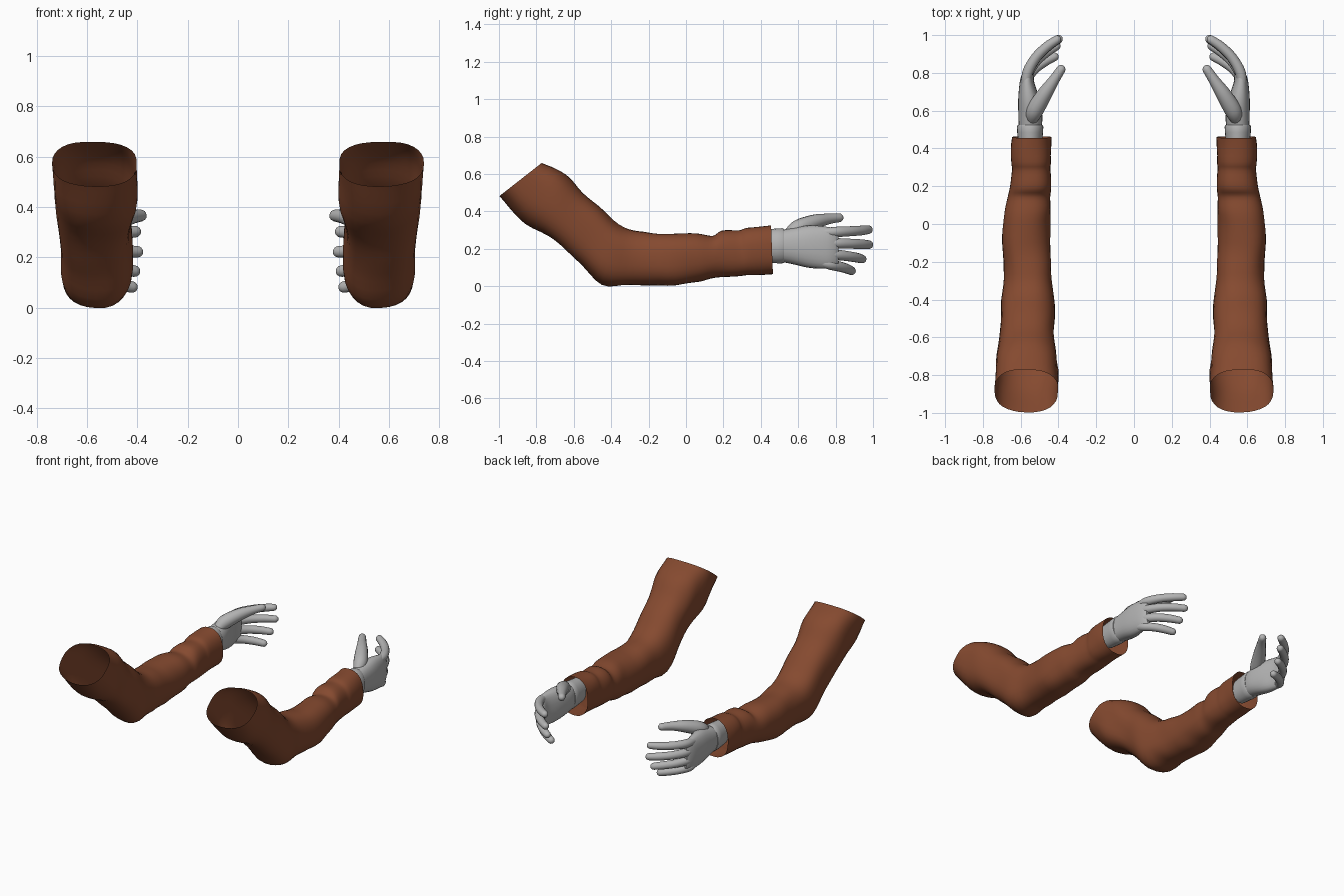
import bpy
import bmesh
import math
from mathutils import Vector, noise

cube = bpy.data.objects.get("Cube")
if cube:
    bpy.data.objects.remove(cube, do_unlink=True)


def material(name, colour):
    mat = bpy.data.materials.new(name)
    mat.use_nodes = True
    mat.diffuse_color = colour
    bsdf = next(n for n in mat.node_tree.nodes if n.type == 'BSDF_PRINCIPLED')
    bsdf.inputs["Base Color"].default_value = colour
    bsdf.inputs["Roughness"].default_value = 0.8
    return mat


BROWN = material("rust brown cloth", (0.235, 0.068, 0.029, 1))
GREY = material("light grey glove", (0.45, 0.45, 0.45, 1))


def smooth_rows(rows, steps):
    """Catmull-Rom interpolation of rows of numbers."""
    out = []
    last = len(rows) - 1
    for i in range(last):
        a, b, c, d = rows[max(i - 1, 0)], rows[i], rows[i + 1], rows[min(i + 2, last)]
        for s in range(steps):
            t = s / steps
            out.append([q + t / 2 * (r - p + t * (2 * p - 5 * q + 4 * r - w
                        + t * (3 * (q - r) + w - p)))
                        for p, q, r, w in zip(a, b, c, d)])
    return out + [list(rows[-1])]


def loft(name, sections, mat, side, sides=20, power=2.0, capped=True, wrinkle=0):
    """Skin rings given as (centre, half axis, half axis)."""
    bm = bmesh.new()
    rings = []
    for centre, u, v in sections:
        ring = []
        for k in range(sides):
            ang = math.tau * k / sides
            ca, sa = math.cos(ang), math.sin(ang)
            ca = math.copysign(abs(ca) ** (2 / power), ca)
            sa = math.copysign(abs(sa) ** (2 / power), sa)
            offset = u * ca + v * sa
            p = centre + offset
            if wrinkle:
                fold = noise.noise(Vector((p.x * 5, p.y * 9 + p.z * 4, p.z * 5)))
                p = p + offset * wrinkle * fold
            ring.append(bm.verts.new((p.x * side, p.y, p.z)))
        rings.append(ring)
    for r0, r1 in zip(rings, rings[1:]):
        for k in range(sides):
            j = (k + 1) % sides
            bm.faces.new((r0[k], r0[j], r1[j], r1[k]))
    if capped:
        bm.faces.new(rings[0])
        bm.faces.new(rings[-1])
    bmesh.ops.recalc_face_normals(bm, faces=bm.faces)
    mesh = bpy.data.meshes.new(name)
    bm.to_mesh(mesh)
    bm.free()
    mesh.materials.append(mat)
    obj = bpy.data.objects.new(name, mesh)
    bpy.context.collection.objects.link(obj)
    bpy.ops.object.select_all(action='DESELECT')
    obj.select_set(True)
    bpy.context.view_layer.objects.active = obj
    bpy.ops.object.shade_smooth_by_angle(angle=math.radians(50))
    return obj


def digit(name, path, side):
    """Round-tipped tube along rows of x, y, z, radius."""
    rows = [(Vector(r[:3]), r[3]) for r in smooth_rows(path, 4)]
    tip, radius = rows[-1]
    heading = (tip - rows[-2][0]).normalized()
    for deg in (25, 50, 70, 84):
        a = math.radians(deg)
        rows.append((tip + heading * radius * math.sin(a), radius * math.cos(a)))
    sections = []
    for i, (c, r) in enumerate(rows):
        t = (rows[min(i + 1, len(rows) - 1)][0] - rows[max(i - 1, 0)][0]).normalized()
        u = t.cross(Vector((0, 0, 1))).normalized()
        sections.append((c, u * r, u.cross(t) * r))
    loft(name, sections, GREY, side, sides=14)


def boxed(rows, steps):
    """Rows of y, x range, z range become upright sections."""
    return [(Vector(((x0 + x1) / 2, y, (z0 + z1) / 2)),
             Vector(((x1 - x0) / 2, 0, 0)), Vector((0, 0, (z1 - z0) / 2)))
            for y, x0, x1, z0, z1 in smooth_rows(rows, steps)]


# Sleeve: underside y, z, upper side y, z, inner x, outer x
SLEEVE = [
    (-1.00, .48, -.77, .66, .40, .74),
    (-.86, .335, -.64, .60, .40, .73),
    (-.70, .24, -.55, .50, .42, .715),
    (-.58, .13, -.46, .42, .42, .71),
    (-.45, .012, -.36, .33, .42, .71),
    (-.30, .005, -.26, .29, .435, .69),
    (-.10, .005, -.10, .28, .445, .70),
    (.05, .02, .05, .28, .445, .685),
    (.13, .04, .14, .27, .445, .67),
    (.20, .045, .19, .30, .435, .66),
    (.29, .055, .28, .30, .445, .645),
    (.34, .06, .33, .315, .44, .65),
    (.465, .06, .455, .325, .435, .645),
]
# Glove: y, inner x, outer x, low z, high z
BAND = [(.40, .49, .61, .13, .30), (.45, .485, .615, .125, .305),
        (.515, .48, .62, .122, .31), (.525, .49, .61, .13, .30)]
PALM = [(.51, .49, .61, .13, .30), (.57, .485, .612, .118, .312),
        (.66, .50, .613, .098, .325), (.75, .528, .605, .094, .318),
        (.795, .532, .592, .103, .308), (.815, .545, .578, .12, .29)]
THUMB = [(.54, .55, .28, .03), (.525, .60, .31, .045), (.475, .685, .343, .04),
         (.425, .76, .36, .029), (.387, .818, .366, .024)]
FINGER = [(.572, .72, .022), (.564, .80, .028), (.52, .88, .027),
          (.46, .94, .026), (.405, .978, .023)]
# name, base height, tip height, reach, curl
FINGERS = [("index_finger", .286, .302, .99, .98), ("middle_finger", .232, .222, 1, 1.03),
           ("ring_finger", .178, .145, .86, .96), ("little_finger", .127, .082, .64, .9)]

for label, side in (("left", 1), ("right", -1)):
    sleeve = []
    for y0, z0, y1, z1, x0, x1 in smooth_rows(SLEEVE, 4):
        sleeve.append((Vector(((x0 + x1) / 2, (y0 + y1) / 2, (z0 + z1) / 2)),
                       Vector(((x1 - x0) / 2, 0, 0)),
                       Vector((0, (y1 - y0) / 2, (z1 - z0) / 2))))
    loft(label + "_sleeve", sleeve, BROWN, side, sides=32, power=2.4,
         capped=False, wrinkle=0.07)
    loft(label + "_glove_band", boxed(BAND, 2), GREY, side, sides=24)
    loft(label + "_palm", boxed(PALM, 4), GREY, side, sides=24, power=2.3)
    digit(label + "_thumb", THUMB, side)
    for name, base, tip, reach, curl in FINGERS:
        path = []
        for i, (x, y, r) in enumerate(FINGER):
            path.append((.572 - (.572 - x) * curl, .72 + (y - .72) * reach,
                         base + (tip - base) * i / (len(FINGER) - 1), r))
        digit(label + "_" + name, path, side)
